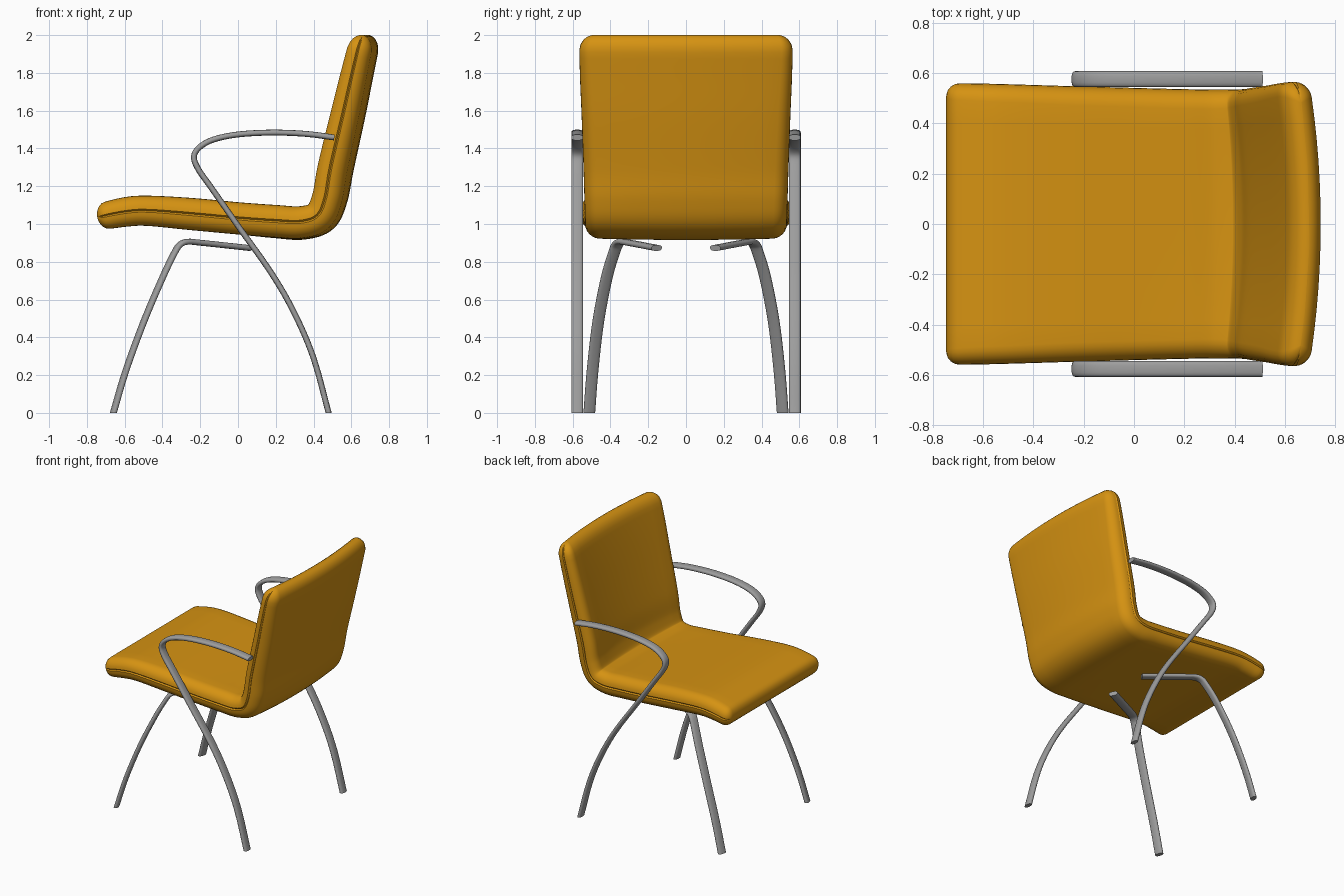
import bpy, bmesh, math
from mathutils import Vector

if "Cube" in bpy.data.objects:
    bpy.data.objects.remove(bpy.data.objects["Cube"])


def material(name, color, roughness):
    m = bpy.data.materials.new(name)
    m.use_nodes = True
    m.diffuse_color = (*color, 1)
    bsdf = m.node_tree.nodes["Principled BSDF"]
    bsdf.inputs["Base Color"].default_value = (*color, 1)
    bsdf.inputs["Roughness"].default_value = roughness
    return m


amber = material("amber upholstery", (0.67, 0.29, 0.006), 0.6)
grey = material("grey metal", (0.34, 0.34, 0.34), 0.4)


def spline(points, steps):
    """Smooth path through points, with denser samples towards both ends."""
    p = [Vector(q) for q in points]
    p = [p[0] * 2 - p[1]] + p + [p[-1] * 2 - p[-2]]
    last = len(p) - 4
    out = []
    for i in range(last + 1):
        a, b, c, d = p[i:i + 4]
        for k in range(steps):
            t = k / steps
            if i == 0:
                t = t * t
            elif i == last:
                t = 1 - (1 - t) ** 2
            out.append((b * 2 + (c - a) * t + (a * 2 - b * 5 + c * 4 - d) * t ** 2
                        + (b * 3 - a - c * 3 + d) * t ** 3) / 2)
    out.append(p[-2])
    return out


def tangent(path, i):
    return (path[min(i + 1, len(path) - 1)] - path[max(i - 1, 0)]).normalized()


def loft(name, rings, mat):
    """Skin a list of closed rings and cap both ends."""
    bm = bmesh.new()
    rows = [[bm.verts.new(v) for v in ring] for ring in rings]
    n = len(rows[0])
    for r, s in zip(rows, rows[1:]):
        for j in range(n):
            k = (j + 1) % n
            bm.faces.new((r[j], r[k], s[k], s[j]))
    bm.faces.new(rows[0])
    bm.faces.new(rows[-1])
    bmesh.ops.recalc_face_normals(bm, faces=bm.faces)
    mesh = bpy.data.meshes.new(name)
    bm.to_mesh(mesh)
    bm.free()
    obj = bpy.data.objects.new(name, mesh)
    bpy.context.collection.objects.link(obj)
    mesh.materials.append(mat)
    bpy.ops.object.select_all(action='DESELECT')
    obj.select_set(True)
    bpy.context.view_layer.objects.active = obj
    bpy.ops.object.shade_smooth_by_angle(angle=math.radians(35))
    return obj


def cushion_section(w, h):
    """Rounded slab section (y, normal) with a seam groove on both sides."""
    r = 0.9 * h
    upper = []
    for k in range(7):
        a = math.pi / 2 * k / 6
        upper.append((w - r + r * math.cos(a), h - r + r * math.sin(a)))
    flat = [((w - r) * (1 - k / 6), h) for k in range(1, 7)]
    upper += flat
    upper += [(-y, n) for y, n in reversed(upper[:-1])]
    groove = w - 0.1 * h
    return ([(groove, 0)] + upper + [(-groove, 0)]
            + [(y, -n) for y, n in reversed(upper)])


# One-piece seat and back: x, z, half thickness, half width, sag in x, sag in z
shell = spline([
    (-0.745, 1.035, 0.070, 0.560, 0, 0),
    (-0.60, 1.063, 0.078, 0.558, 0, 0),
    (-0.48, 1.070, 0.080, 0.555, 0, 0),
    (-0.25, 1.053, 0.085, 0.548, 0, 0),
    (0.00, 1.030, 0.085, 0.541, 0, 0),
    (0.20, 1.016, 0.086, 0.536, 0, -0.005),
    (0.33, 1.012, 0.085, 0.534, 0.01, -0.01),
    (0.42, 1.045, 0.082, 0.535, 0.03, -0.01),
    (0.462, 1.140, 0.080, 0.538, 0.04, 0),
    (0.490, 1.300, 0.079, 0.543, 0.045, 0),
    (0.555, 1.580, 0.075, 0.553, 0.045, 0),
    (0.605, 1.800, 0.069, 0.562, 0.045, 0),
    (0.652, 2.000, 0.062, 0.566, 0.045, 0)], 8)
line = [Vector((s[0], 0, s[1])) for s in shell]
rings = []
for i, (c, s) in enumerate(zip(line, shell)):
    t = tangent(line, i)
    normal = Vector((-t.z, 0, t.x))
    # round off the front lip and the top edge
    end, radius = (line[0], 0.055) if i < len(line) / 2 else (line[-1], 0.085)
    d = min((c - end).length / radius, 1)
    f = max(math.sqrt(1 - (1 - d) ** 2), 0.04)
    w = s[3] - radius * (1 - f)
    rings.append([c + normal * n + Vector((0, y, 0))
                  + Vector((s[4], 0, s[5])) * (1 - (y / s[3]) ** 2)
                  for y, n in cushion_section(w, s[2] * f)])
loft("seat_and_back_cushion", rings, amber)


def flat_tube(name, points, wide, side):
    """Flattened oval tube swept along a path; side mirrors it across y."""
    path = spline(points, 6)
    rings = []
    for i, c in enumerate(path):
        t = tangent(path, i)
        u = (wide - t * wide.dot(t)).normalized()
        v = t.cross(u)
        ring = []
        for k in range(20):
            a = math.tau * k / 20
            ca, sa = math.cos(a), math.sin(a)
            p = (c + u * 0.0315 * math.copysign(abs(ca) ** 0.75, ca)
                 + v * 0.0155 * math.copysign(abs(sa) ** 0.75, sa))
            if c.z < 0.0001:  # trim the foot level with the floor
                p -= t * (p.z / t.z)
            ring.append(Vector((p.x, p.y * side, p.z)))
        rings.append(ring)
    loft(name, rings, grey)


# Armrest that sweeps round and down into the rear leg
arm_xz = [(0.51, 1.458), (0.36, 1.477), (0.18, 1.484), (0.0, 1.474), (-0.13, 1.447),
          (-0.205, 1.405), (-0.233, 1.355), (-0.21, 1.29), (-0.14, 1.19), (0.0, 0.99),
          (0.18, 0.735), (0.30, 0.525), (0.40, 0.29), (0.48, 0)]
arm = [(x, 0.576, z) for x, z in arm_xz]

# Front leg that bends inward under the seat
front = [(-0.66, 0.512, 0), (-0.595, 0.495, 0.22), (-0.50, 0.465, 0.48),
         (-0.40, 0.42, 0.715), (-0.335, 0.38, 0.85), (-0.305, 0.362, 0.892),
         (-0.265, 0.34, 0.906), (-0.20, 0.303, 0.901), (0.06, 0.155, 0.873)]

for label, side in (("left", 1), ("right", -1)):
    flat_tube(label + "_arm_and_rear_leg", arm, Vector((0, 1, 0)), side)
    flat_tube(label + "_front_leg", front, Vector((0.25, 0.97, 0)), side)
